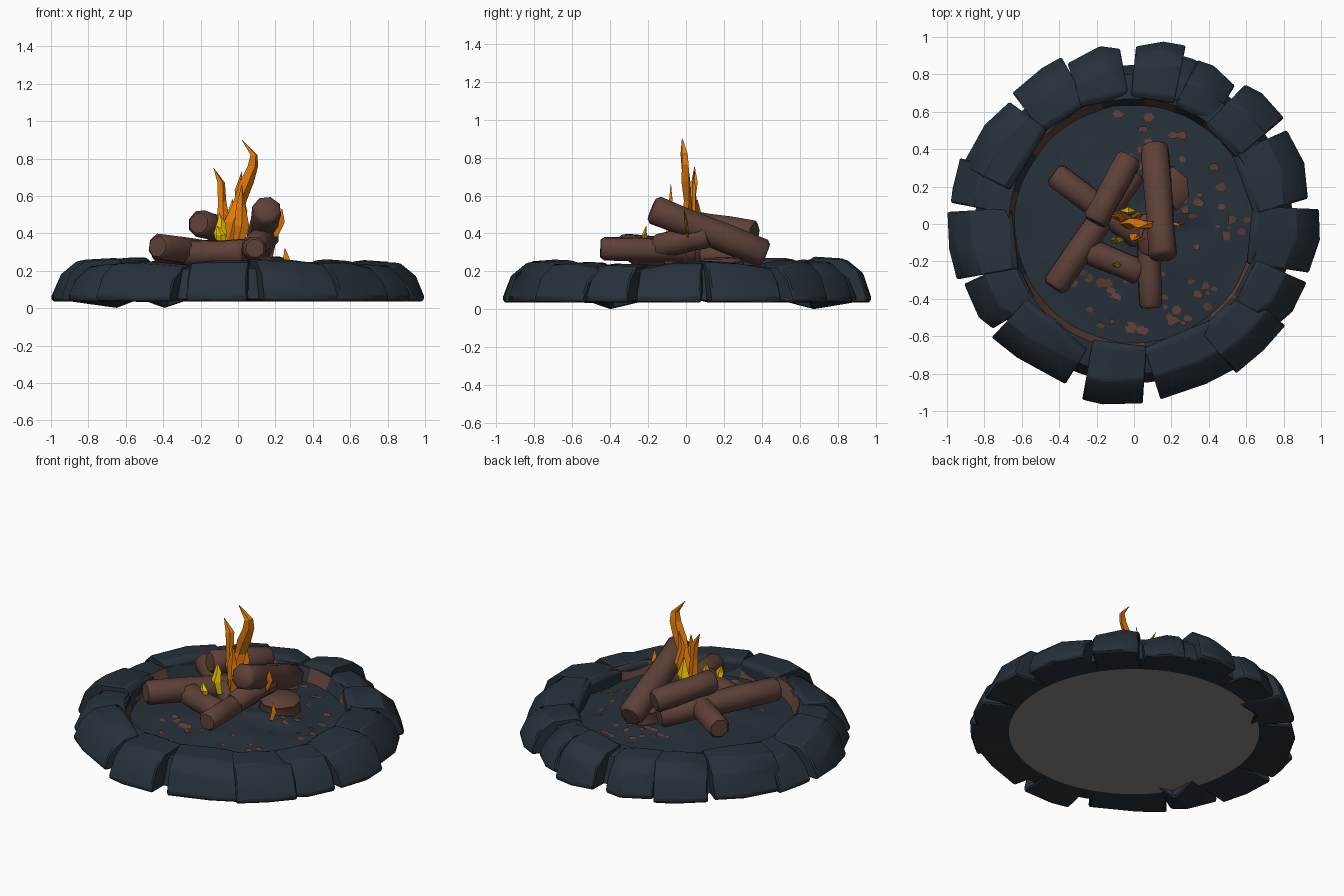
import bpy, bmesh, math, random
from mathutils import Vector, noise

if "Cube" in bpy.data.objects:
    bpy.data.objects.remove(bpy.data.objects["Cube"])

random.seed(4)


def material(name, hex_color):
    m = bpy.data.materials.new(name)
    rgb = [int(hex_color[i:i + 2], 16) / 255 for i in (0, 2, 4)]
    m.diffuse_color = [((c + 0.055) / 1.055) ** 2.4 if c > 0.04 else c / 12.92 for c in rgb] + [1]
    m.use_nodes = True
    m.node_tree.nodes["Principled BSDF"].inputs["Base Color"].default_value = m.diffuse_color
    return m


STONE = material("dark slate", "27313a")
BROWN = material("charred brown", "5d4037")
ORANGE = material("flame orange", "ee820a")
YELLOW = material("flame yellow", "fdd008")
GREY = material("base grey", "8c8885")


def finish(name, bm, mats, smooth=None, bevel=0):
    bmesh.ops.recalc_face_normals(bm, faces=bm.faces)
    me = bpy.data.meshes.new(name)
    bm.to_mesh(me)
    bm.free()
    ob = bpy.data.objects.new(name, me)
    bpy.context.collection.objects.link(ob)
    for m in mats:
        me.materials.append(m)
    if bevel:
        b = ob.modifiers.new("bevel", 'BEVEL')
        b.width, b.segments, b.limit_method = bevel, 1, 'ANGLE'
    if smooth:
        bpy.ops.object.select_all(action='DESELECT')
        ob.select_set(True)
        bpy.context.view_layer.objects.active = ob
        bpy.ops.object.shade_smooth_by_angle(angle=math.radians(smooth))
    return ob


def loft(bm, rings, mat=0, caps=True):
    """Join closed rings of points into a skin."""
    vs = [[bm.verts.new(p) for p in r] for r in rings]
    n = len(vs[0])
    faces = []
    for a, b in zip(vs, vs[1:]):
        for i in range(n):
            faces.append(bm.faces.new((a[i], a[(i + 1) % n], b[(i + 1) % n], b[i])))
    if caps:
        faces += [bm.faces.new(vs[0]), bm.faces.new(vs[-1])]
    for f in faces:
        f.material_index = mat
    return faces


def circle(r, z, n=72):
    return [(r * math.cos(2 * math.pi * i / n), r * math.sin(2 * math.pi * i / n), z) for i in range(n)]


# Ring of stones: angle, width, inner radius, outer radius, top height
stones = [(82, .26, .67, .99, .27), (71, .20, .68, .94, .24), (62, .24, .66, .95, .25),
          (43, .27, .64, .98, .26), (20, .38, .62, .97, .25), (-5, .34, .62, 1.0, .25),
          (-27, .27, .65, .97, .24), (-45, .36, .65, .97, .25), (-67, .46, .63, .94, .26),
          (-97, .32, .64, .98, .26), (-127, .46, .66, .95, .25), (-153, .28, .65, .97, .24),
          (-173, .36, .64, 1.0, .26), (167, .24, .68, .99, .22), (148, .42, .66, .96, .27),
          (124, .32, .67, .97, .26), (104, .29, .67, .97, .26)]
for k, (ang, w, ri, ro, zt) in enumerate(stones):
    a = math.radians(ang + random.uniform(-1, 1))
    u, t = Vector((math.cos(a), math.sin(a), 0)), Vector((-math.sin(a), math.cos(a), 0))
    rings = []
    tilt = random.uniform(-.015, .015)
    for s in (-1, random.uniform(-.4, .4), 1):
        end = abs(s) == 1
        top = zt + tilt * s - (random.uniform(0, .02) if end else 0)
        out = ro - (random.uniform(.0, .05) if end else 0)
        profile = [(ri, .05), (ri, top - .02), (ri + .03, top), (out - .13, top - .01),
                   (out - .045, top - .08), (out, .06), (out - .01, .035)]
        if k in (11, 15) and not end:
            profile[0] = (ri + .1, 0)
        rings.append([u * r + t * (s * w / 2 * (.9 + .12 * (r - ri) / (ro - ri))) + Vector((0, 0, z))
                      for r, z in profile])
    bm = bmesh.new()
    loft(bm, rings)
    finish("ring_stone", bm, [STONE], smooth=35, bevel=.008)

# Packed core behind the stones; inner wall is brown in stretches
bm = bmesh.new()
wall = loft(bm, [circle(.625, .13), circle(.67, .235)], 0, caps=False)
for f in wall:
    c = f.calc_center_median()
    ang = math.degrees(math.atan2(c.y, c.x)) % 360
    if any(lo < ang < hi for lo, hi in ((25, 55), (70, 85), (105, 145), (165, 195), (205, 275), (310, 366))):
        f.material_index = 1
loft(bm, [circle(.67, .235), circle(.80, .21), circle(.85, .05), circle(.70, .045)], 0, caps=False)
finish("ring_core", bm, [STONE, BROWN], smooth=30)

# Grey underside
bm = bmesh.new()
bm.faces.new([bm.verts.new(p) for p in circle(.74, .043)])
finish("base_disc", bm, [GREY])


# Lumpy ash bed
def bed_z(x, y):
    r = math.hypot(x, y)
    return .155 + .05 * max(0, 1 - r / .6) + .025 * noise.noise(Vector((x * 7, y * 7, 2)))


bm = bmesh.new()
bed = [[(x, y, bed_z(x, y)) for x, y, _ in circle(r, 0, 36)]
       for r in (.01, .1, .18, .26, .34, .42, .5, .58, .66)]
loft(bm, bed, caps=False)
finish("ash_bed", bm, [STONE], smooth=25)

# Brown ember patches lying on the bed
bm = bmesh.new()
for i in range(64):
    a, r = random.uniform(-2.4, 1.9), random.uniform(.28, .61)
    x, y, s = r * math.cos(a), r * math.sin(a), random.uniform(.014, .038)
    pts = []
    for j in range(6):
        d = s * random.uniform(.6, 1.1)
        px, py = x + d * math.cos(j * math.pi / 3), y + .8 * d * math.sin(j * math.pi / 3)
        pts.append(bm.verts.new((px, py, bed_z(px, py) + .007)))
    bm.faces.new(pts)
for f in bm.faces:
    if f.normal.z < 0:
        f.normal_flip()
finish("ember_patches", bm, [BROWN])


# Logs: octagonal, with chamfered ends
def log(name, p, q, r):
    p, q = Vector(p), Vector(q)
    d = (q - p).normalized()
    side = d.cross(Vector((0, 0, 1))).normalized()
    up = side.cross(d)
    L = (q - p).length
    bm = bmesh.new()
    rings = []
    for dist, k in ((0, .76), (.02, .98), (L * .35, 1.0), (L * .7, .94), (L - .02, 1.0), (L, .76)):
        rings.append([p + d * dist + (side * math.cos(j * math.pi / 4 + .3)
                      + up * math.sin(j * math.pi / 4 + .3)) * r * k for j in range(8)])
    loft(bm, rings)
    finish(name, bm, [BROWN], smooth=50)


log("log_leaning_back", (.11, .42, .29), (.155, -.18, .53), .08)
log("log_front", (.09, -.45, .32), (.07, .05, .31), .066)
log("log_front_left", (-.43, -.34, .33), (.0, .28, .27), .075)
log("log_back_left", (-.43, .27, .30), (.04, -.08, .28), .072)
log("log_upper", (-.02, .36, .40), (-.21, .01, .455), .075)
log("log_cross", (-.30, -.12, .29), (.04, -.26, .30), .075)
log("log_right", (.08, -.16, .33), (.16, .12, .39), .07)
log("log_stump", (.17, .19, .15), (.175, .185, .27), .125)


# Flames: thin twisting blades through (x, y, z, half width)
def flame(name, mat, path, twist=.5, thin=.3):
    bm = bmesh.new()
    rings = []
    for i, (x, y, z, w) in enumerate(path):
        a = twist * (i - 1)
        c, s = math.cos(a) * w, math.sin(a) * w
        rings.append([(x + c, y + s, z), (x - s * thin, y + c * thin, z),
                      (x - c, y - s, z), (x + s * thin, y - c * thin, z)])
    loft(bm, rings)
    finish(name, bm, [mat])


flame("flame_tall", ORANGE, [(-.05, .0, .33, .03), (-.025, .0, .46, .05), (.01, .01, .57, .035),
                             (.045, .0, .67, .042), (.08, -.005, .76, .034), (.085, -.01, .82, .026),
                             (.02, -.02, .90, .002)], .2, .6)
flame("flame_left", ORANGE, [(-.06, .02, .33, .02), (-.075, .03, .45, .035), (-.085, .04, .57, .024),
                             (-.09, .045, .67, .026), (-.13, .045, .75, .002)], .35, .5)
flame("flame_middle", ORANGE, [(0, -.06, .33, .03), (.02, -.08, .44, .04), (.015, -.08, .54, .028),
                               (.02, -.08, .66, .002)], .4, .5)
flame("flame_back", ORANGE, [(0, .04, .4, .03), (.02, .05, .52, .03), (0, .04, .63, .02),
                             (.02, .045, .73, .002)], .5, .5)
flame("flame_right", ORANGE, [(.20, .01, .38, .012), (.225, .0, .46, .025), (.235, -.01, .53, .002)], .3)
flame("flame_low", ORANGE, [(.24, .0, .2, .015), (.26, .0, .26, .018), (.25, .0, .32, .002)], .3)
flame("inner_flame_left", YELLOW, [(-.08, -.08, .32, .03), (-.095, -.09, .40, .035),
                                   (-.09, -.08, .46, .022), (-.10, -.07, .51, .002)], .3, .5)
flame("inner_flame_back", YELLOW, [(-.04, .07, .38, .03), (-.03, .07, .46, .045), (-.03, .06, .58, .002)], .3, .5)
flame("inner_flame_front", YELLOW, [(-.09, -.21, .34, .02), (-.09, -.22, .39, .028), (-.11, -.21, .44, .002)], .3, .5)
